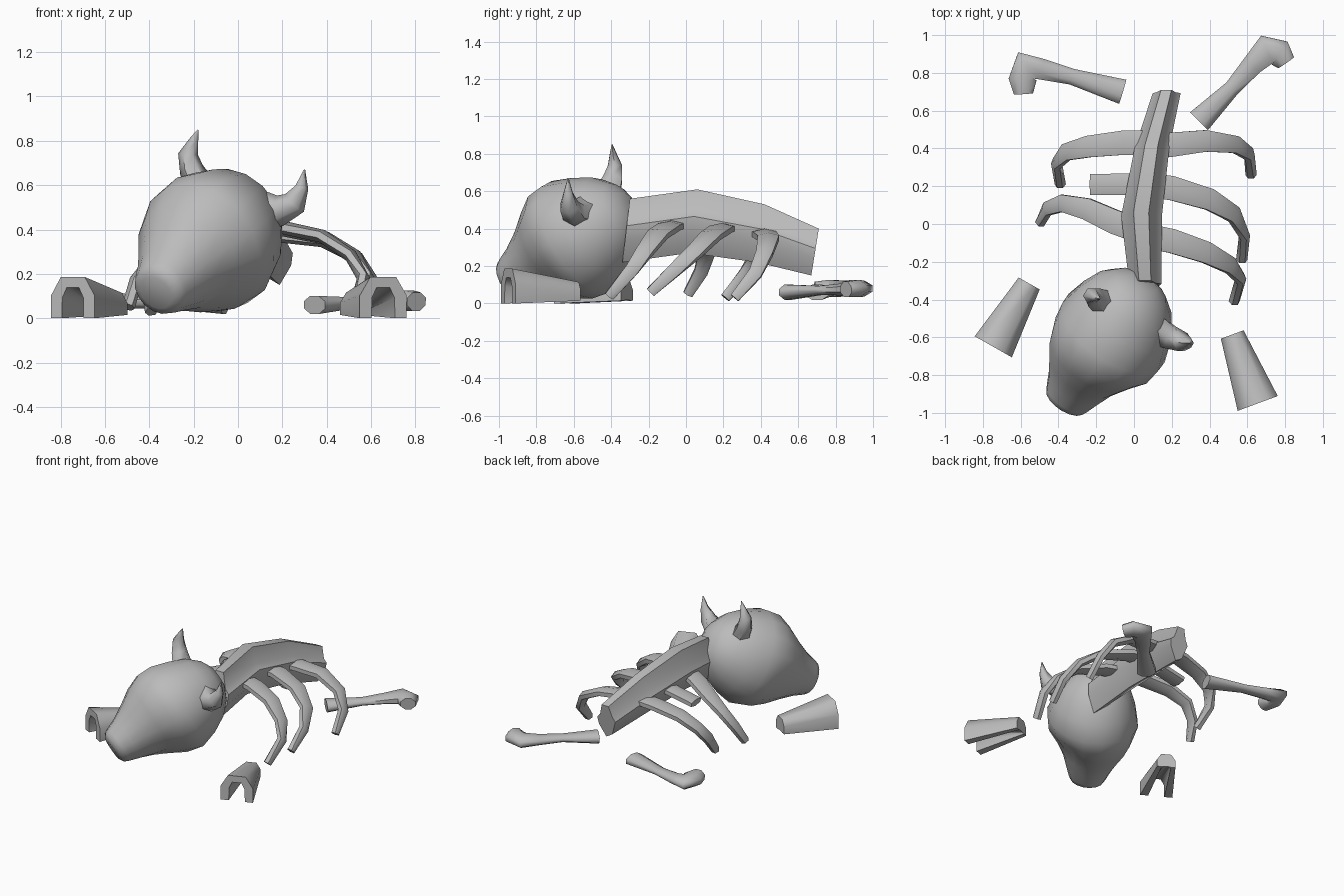
import bpy, bmesh, math
from mathutils import Vector

cube = bpy.data.objects.get("Cube")
if cube:
    bpy.data.objects.remove(cube, do_unlink=True)

bone = bpy.data.materials.new("bone_grey")
bone.use_nodes = True
bone.diffuse_color = (0.5, 0.5, 0.5, 1)
bone.node_tree.nodes["Principled BSDF"].inputs["Base Color"].default_value = (0.5, 0.5, 0.5, 1)


def loft(name, rings, angle=60):
    """Skin a list of equal point rings and close both ends."""
    bm = bmesh.new()
    loops = [[bm.verts.new(p) for p in ring] for ring in rings]
    n = len(loops[0])
    for a, b in zip(loops, loops[1:]):
        for i in range(n):
            j = (i + 1) % n
            bm.faces.new((a[i], a[j], b[j], b[i]))
    bm.faces.new(loops[0][::-1])
    bm.faces.new(loops[-1])
    bmesh.ops.recalc_face_normals(bm, faces=bm.faces)
    mesh = bpy.data.meshes.new(name)
    bm.to_mesh(mesh)
    bm.free()
    mesh.materials.append(bone)
    mesh.shade_smooth()
    mesh.set_sharp_from_angle(angle=math.radians(angle))
    obj = bpy.data.objects.new(name, mesh)
    bpy.context.collection.objects.link(obj)


def polygon(n):
    turn = [2 * math.pi * (i + 0.5) / n for i in range(n)]
    return [(math.cos(a), math.sin(a)) for a in turn]


def sweep(name, path, ref, profile):
    """Path rows are x, y, z, half size along ref, half size across it."""
    pts = [Vector(p[:3]) for p in path]
    rings = []
    for i, (c, row) in enumerate(zip(pts, path)):
        tangent = (pts[min(i + 1, len(pts) - 1)] - pts[max(i - 1, 0)]).normalized()
        side = Vector(ref)
        side = (side - tangent * side.dot(tangent)).normalized()
        other = tangent.cross(side)
        rings.append([c + side * u * row[3] + other * v * row[4] for u, v in profile])
    loft(name, rings)


# Spine: ridged section, arched and drooping to the rear
spine_profile = [(-.4, 1), (.35, 1), (.65, .35), (1, .15), (.9, -.3), (.2, -1),
                 (-.5, -.75), (-1, .1), (-.7, .4)]
spine = [(.06, -.32, .085, .56, .22), (.04, .04, .108, .61, .27),
         (.095, .4, .092, .53, .22), (.173, .69, .074, .4, .15)]
loft("spine", [[(x + u * w, y + .02 * v, (top + low) / 2 + v * (top - low) / 2)
                for u, v in spine_profile] for x, y, w, top, low in spine], 45)

# Ribs: flat curved bands, plus one broken stub
ribs = {
    "front_left_rib": [(.05, -.06, .42), (.2, -.09, .41), (.38, -.15, .37),
                       (.51, -.22, .28), (.565, -.29, .18), (.53, -.41, .04)],
    "middle_left_rib": [(.05, .21, .4), (.2, .19, .4), (.4, .13, .36),
                        (.53, .05, .28), (.585, -.06, .18), (.57, -.19, .06)],
    "rear_left_rib": [(.1, .41, .37), (.2, .42, .37), (.38, .44, .35),
                      (.54, .42, .27), (.61, .37, .16), (.62, .26, .03)],
    "rear_right_rib": [(.1, .43, .37), (-.06, .43, .36), (-.24, .41, .32),
                       (-.36, .38, .25), (-.41, .32, .16), (-.39, .21, .03)],
    "front_right_rib": [(.04, -.04, .42), (-.1, .01, .39), (-.25, .08, .34),
                        (-.38, .11, .27), (-.46, .08, .17), (-.495, .01, .05)],
}
rib_width = [.075, .074, .066, .052, .042, .03]
for name, pts in ribs.items():
    sweep(name, [(*p, w, .03) for p, w in zip(pts, rib_width)], (0, 1, 0), polygon(6))
sweep("broken_right_rib", [(.08, .21, .4, .066, .03), (-.23, .21, .34, .064, .028)],
      (0, 1, 0), polygon(6))

# Skull: round cranium tapering along a tilted axis into the muzzle
centre = Vector((-.095, -.53, .38))
forward = Vector((-.48, -.73, -.46)).normalized()
across = Vector((.84, -.46, -.3))
across = (across - forward * across.dot(forward)).normalized()
up = across.cross(forward)
stations = [(-.3, .08), (-.26, .16), (-.18, .24), (-.07, .295), (.05, .325), (.15, .315),
            (.25, .275), (.35, .215), (.45, .16), (.52, .132), (.55, .118), (.57, .08)]


def bump(x, middle, width):
    return math.exp(-((x - middle) / width) ** 2)


rings = []
for t, r in stations:
    ring = []
    for u, v in polygon(16):
        # sockets on both sides, brow, jaw underneath, slimmer temples and cheeks
        socket = bump(t, .23, .09) * bump(abs(u), .85, .25) * bump(v, .4, .35)
        brow = max(0, v) * bump(t, .05, .12)
        jaw = max(0, -v) * bump(t, .13, .15)
        temple = max(0, -u) * bump(t, 0, .2)
        cheek = max(0, u) * bump(t, .3, .12)
        k = r * (1 - .16 * socket + .05 * brow + .08 * jaw - .09 * temple - .15 * cheek)
        ring.append(centre + forward * t + across * u * k + up * v * k)
    rings.append(ring)
loft("skull", rings)

# Horns
sweep("right_horn", [(-.16, -.42, .58, .075, .07), (-.21, -.39, .67, .058, .055),
                     (-.225, -.38, .74, .043, .045), (-.2, -.39, .8, .02, .022),
                     (-.18, -.395, .85, .003, .003)], (0, 1, 0), polygon(6))
sweep("left_horn", [(.1, -.55, .49, .09, .09), (.19, -.6, .485, .072, .07),
                    (.255, -.625, .52, .055, .058), (.288, -.63, .59, .028, .03),
                    (.3, -.63, .67, .003, .003)], (0, 1, 0), polygon(6))

# Front legs: arched section whose cleft closes toward the narrow end
outer = [(-1, 0), (-1, .55), (-.55, 1), (.55, 1), (1, .55), (1, 0)]
cleft = [(.5, 0), (.48, .5), (.28, .74), (-.28, .74), (-.48, .5), (-.5, 0)]


def front_leg(name, wide, narrow):
    a, b = Vector((*wide, 0)), Vector((*narrow, 0))
    side = (b - a).normalized().cross(Vector((0, 0, 1)))
    rings = []
    for c, w, base, h, open_part in ((a, .113, 0, .186, 1), (b, .064, .015, .1, .04)):
        shape = outer + [(u, v * open_part) for u, v in cleft]
        rings.append([c + side * u * w + Vector((0, 0, base + v * h)) for u, v in shape])
    loft(name, rings)


front_leg("front_right_leg", (-.745, -.65), (-.555, -.315))
front_leg("front_left_leg", (.655, -.95), (.52, -.585))


# Hind legs: waisted shafts ending in a bent foot, lying flat
hind_sizes = [(.072, .044), (.046, .026), (.06, .034), (.085, .046), (.08, .05), (.055, .045)]


def hind_leg(name, pts):
    sweep(name, [(x, y, z, h, w) for (x, y, z), (w, h) in zip(pts, hind_sizes)],
          (0, 0, 1), polygon(8))


hind_leg("rear_left_leg", [(.345, .545, .06), (.52, .72, .07), (.625, .84, .075),
                           (.705, .925, .08), (.77, .905, .08), (.805, .855, .075)])
hind_leg("rear_right_leg", [(-.06, .7, .06), (-.33, .78, .07), (-.49, .82, .075),
                            (-.575, .84, .08), (-.59, .765, .08), (-.585, .69, .075)])
